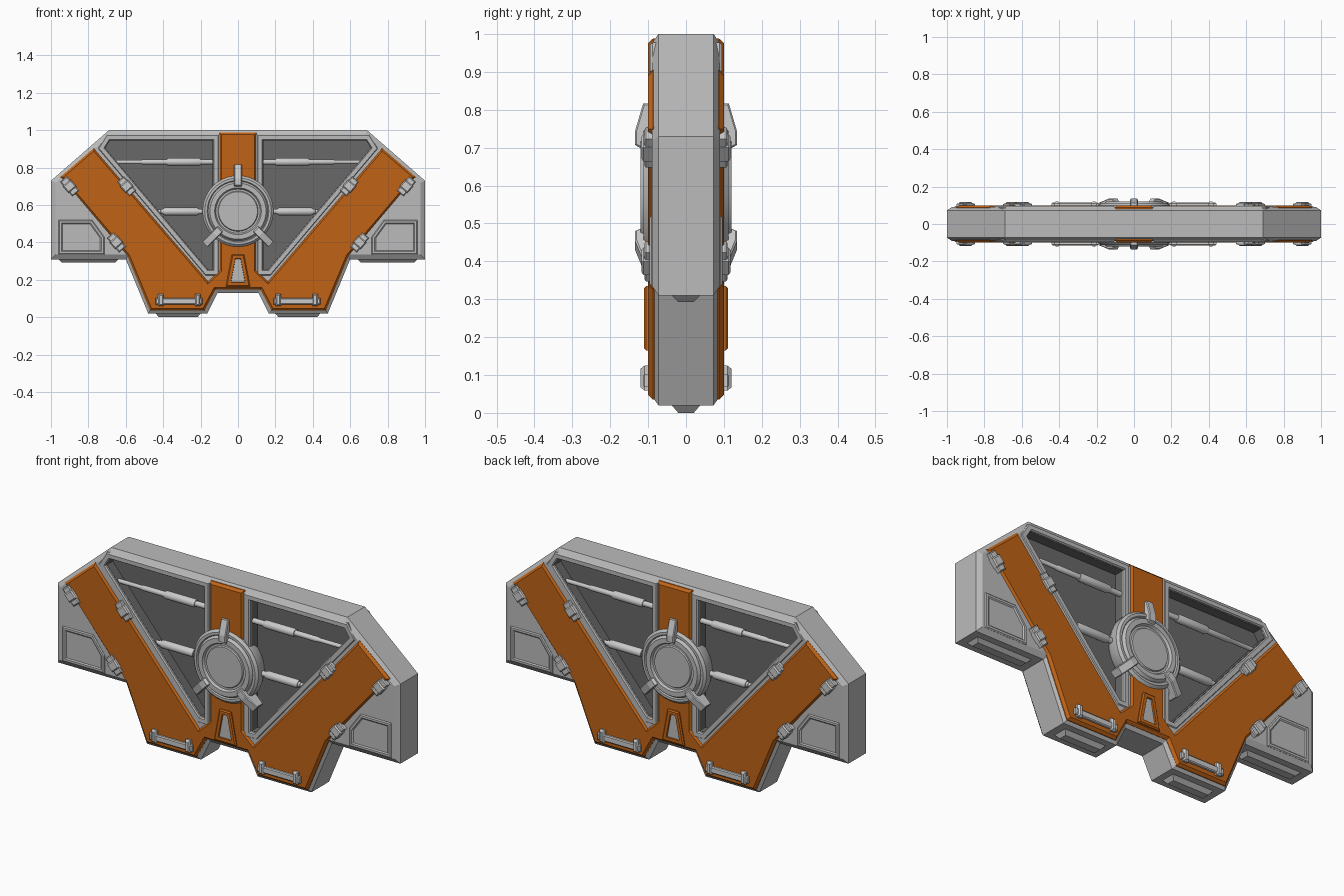
import bpy, bmesh
from math import pi, atan2, radians
from mathutils import Matrix, Vector

if "Cube" in bpy.data.objects:
    bpy.data.objects.remove(bpy.data.objects["Cube"])


def paint(name, r, g, b):
    m = bpy.data.materials.new(name)
    m.diffuse_color = (r, g, b, 1)
    m.use_nodes = True
    m.node_tree.nodes["Principled BSDF"].inputs["Base Color"].default_value = m.diffuse_color
    return m


orange = paint("orange_paint", 0.53, 0.125, 0.008)
grey = paint("body_grey", 0.5, 0.5, 0.5)
light = paint("fitting_grey", 0.56, 0.56, 0.56)
dark = paint("recess_grey", 0.14, 0.14, 0.14)
RX, RY, RZ = (lambda a, k=k: Matrix.Rotation(a, 4, k) for k in "XYZ")
T = lambda x, y, z: Matrix.Translation((x, y, z))


def inset(pts, d):
    """Move every edge of a polygon inward by d."""
    n = len(pts)
    area = sum(pts[i - 1][0] * pts[i][1] - pts[i][0] * pts[i - 1][1] for i in range(n))
    s = 1 if area > 0 else -1
    out = []
    for i in range(n):
        p = Vector(pts[i])
        a = (p - Vector(pts[i - 1])).normalized()
        b = (Vector(pts[(i + 1) % n]) - p).normalized()
        na, nb = Vector((-a.y, a.x)) * s, Vector((-b.y, b.x)) * s
        out.append(p + (na + nb) * d / (1 + na.dot(nb)))
    return out


def finish(name, bm, mirror, mat, matrix):
    bm.transform(matrix)
    bmesh.ops.recalc_face_normals(bm, faces=bm.faces)
    me = bpy.data.meshes.new(name)
    bm.to_mesh(me)
    bm.free()
    ob = bpy.data.objects.new(name, me)
    bpy.context.collection.objects.link(ob)
    me.materials.append(mat)
    if mirror:
        m = ob.modifiers.new("Mirror", 'MIRROR')
        m.use_axis = [k in mirror for k in "XYZ"]
        m.use_mirror_merge = False
    return ob


def loft(name, pts, layers, mirror="XY", mat=light, ring=False, matrix=Matrix()):
    """Stack (inset, height towards -y) copies of an xz outline."""
    bm = bmesh.new()
    loops = [[bm.verts.new((p[0], -h, p[1])) for p in inset(pts, d)] for d, h in layers]
    pairs = list(zip(loops, loops[1:]))
    if ring:
        pairs.append((loops[-1], loops[0]))
    else:
        bm.faces.new(loops[0])
        bm.faces.new(loops[-1])
    for a, b in pairs:
        for i in range(len(a)):
            j = (i + 1) % len(a)
            bm.faces.new((a[i], a[j], b[j], b[i]))
    return finish(name, bm, mirror, mat, matrix)


def lathe(name, profile, mirror, matrix, seg, mat=light):
    """Revolve (radius, height) points around z, smooth with sharp edges."""
    bm = bmesh.new()
    vs = [bm.verts.new((r, 0, h)) for r, h in profile]
    es = [bm.edges.new(p) for p in zip(vs, vs[1:])]
    bmesh.ops.spin(bm, geom=vs + es, axis=(0, 0, 1), cent=(0, 0, 0), steps=seg, angle=2 * pi)
    bmesh.ops.remove_doubles(bm, verts=bm.verts, dist=1e-5)
    ob = finish(name, bm, mirror, mat, matrix)
    bpy.ops.object.select_all(action='DESELECT')
    ob.select_set(True)
    bpy.context.view_layer.objects.active = ob
    bpy.ops.object.shade_smooth_by_angle(angle=0.5)
    return ob


def rect(w, h, cx=0, cz=0):
    return [(cx - w / 2, cz - h / 2), (cx + w / 2, cz - h / 2), (cx + w / 2, cz + h / 2), (cx - w / 2, cz + h / 2)]


def both(half):
    return half + [(-x, z) for x, z in reversed(half)]


# main slab with chamfered rims
outline = both([(0.69, 1.0), (1.0, 0.73), (1.0, 0.31), (0.60, 0.31), (0.48, 0.02), (0.165, 0.02), (0.11, 0.13)])
body = loft("body", outline, [(0.025, 0.09), (0, 0.073), (0, -0.073), (0.025, -0.09)], mirror="", mat=grey)

# window recesses on both faces, with dark trays and raised rims
window = [(0.135, 0.945), (0.135, 0.255), (0.16, 0.255), (0.71, 0.905), (0.685, 0.945)]
cutter = loft("window_cutter", window, [(-0.004, 0.026), (-0.004, 0.2)], mat=grey)
cutter.hide_render = True
cutter.display_type = 'WIRE'
cut = body.modifiers.new("Windows", 'BOOLEAN')
cut.operation, cut.solver, cut.object = 'DIFFERENCE', 'EXACT', cutter
loft("window_tray", window, [(-0.006, 0.02), (-0.006, 0.08), (0, 0.08), (0, 0.03)], mat=dark)
loft("window_rim", window, [(-0.032, 0.07), (-0.032, 0.088), (-0.027, 0.095), (-0.006, 0.095),
                            (-0.001, 0.088), (-0.001, 0.07)], ring=True, mat=grey)

# orange armour plate: centre strip plus V arms
plate = both([(0.1, 0.988), (0.1, 0.25), (0.16, 0.195), (0.77, 0.905), (0.95, 0.75), (0.59, 0.325),
              (0.47, 0.035), (0.18, 0.035), (0.12, 0.148)])
loft("orange_plate", plate, [(0, 0.07), (0, 0.087), (0.012, 0.1)], mirror="Y", mat=orange)

# raised trapezoid frame and its dark insert
trap = [(-0.033, 0.335), (0.033, 0.335), (0.065, 0.165), (-0.065, 0.165)]
loft("trapezoid_frame", trap, [(0, 0.09), (0, 0.105), (0.006, 0.111), (0.022, 0.111), (0.025, 0.09)],
     mirror="Y", mat=orange, ring=True)
loft("trapezoid_insert", trap, [(0.015, 0.09), (0.015, 0.103)], mirror="Y", mat=grey)

# round hub with three clamps
hub = T(0, 0, 0.567)
lathe("hub", [(0, 0.02), (0.17, 0.02), (0.19, 0.06), (0.19, 0.1), (0.178, 0.112), (0.165, 0.112), (0.16, 0.106),
              (0.15, 0.12), (0.125, 0.12), (0.118, 0.108), (0.108, 0.108), (0.104, 0.114), (0, 0.114)],
      "Y", hub @ RX(pi / 2), 40, grey)
clamp = [(0.06, 0.25), (0.113, 0.25), (0.135, 0.175), (0.135, 0.14), (0.112, 0.128), (0.06, 0.128)]
for angle in (0, 135, -135):
    loft("hub_clamp", clamp, [(0.004, -0.021), (0, -0.017), (0, 0.017), (0.004, 0.021)], mirror="Y",
         matrix=hub @ RY(radians(angle)) @ RZ(-pi / 2))

# stepped rods across the windows
for z, x0, x1, a, b in [(0.83, 0.12, 0.68, 0.21, 0.37), (0.565, 0.15, 0.44, 0.22, 0.39)]:
    thin, mid, big = 0.011, 0.014, 0.021
    lathe("window_rod", [(0, x0), (mid, x0), (mid, a - 0.01), (big - 0.003, a - 0.01), (big, a), (big, b),
                         (big - 0.003, b + 0.01), (mid, b + 0.01), (mid, b + (x1 - b) * 0.45),
                         (thin, b + (x1 - b) * 0.47), (thin, x1), (0, x1)],
          "XY", T(0, -0.062, z) @ RY(pi / 2), 16)

# clips along the arm edges
for x, z in [(0.90, 0.70), (0.595, 0.70), (0.65, 0.40)]:
    m = T(x, 0, z) @ RY(atan2(1, 1.17))
    loft("arm_clip_strip", rect(0.046, 0.1), [(0, 0.075), (0, 0.106), (0.005, 0.11)], matrix=m)
    loft("arm_clip_block", rect(0.056, 0.048), [(0, 0.075), (0, 0.112), (0.006, 0.118)], matrix=m)

# foot handles
loft("handle_bar", rect(0.25, 0.034, 0.315, 0.085), [(0, 0.09), (0, 0.11), (0.005, 0.114)])
for x in (0.215, 0.412):
    loft("handle_post", rect(0.03, 0.065, x, 0.092), [(0, 0.09), (0, 0.11), (0.008, 0.12)])

# wing panels
panel = [(0.96, 0.52), (0.78, 0.52), (0.715, 0.43), (0.715, 0.335), (0.96, 0.335)]
loft("wing_panel", panel, [(0, 0.08), (0, 0.091), (0.005, 0.096), (0.016, 0.096), (0.022, 0.091)], mat=grey)

# pads under the wings and feet
for name, cx, w, z in [("wing_pad", 0.80, 0.32, 0.31), ("foot_pad", 0.32, 0.24, 0.02)]:
    loft(name, rect(w, 0.075, cx), [(0, -0.01), (0, 0), (0.017, 0.02 if z < 0.1 else 0.017)],
         mirror="X", matrix=T(0, 0, z) @ RX(pi / 2), mat=grey)
